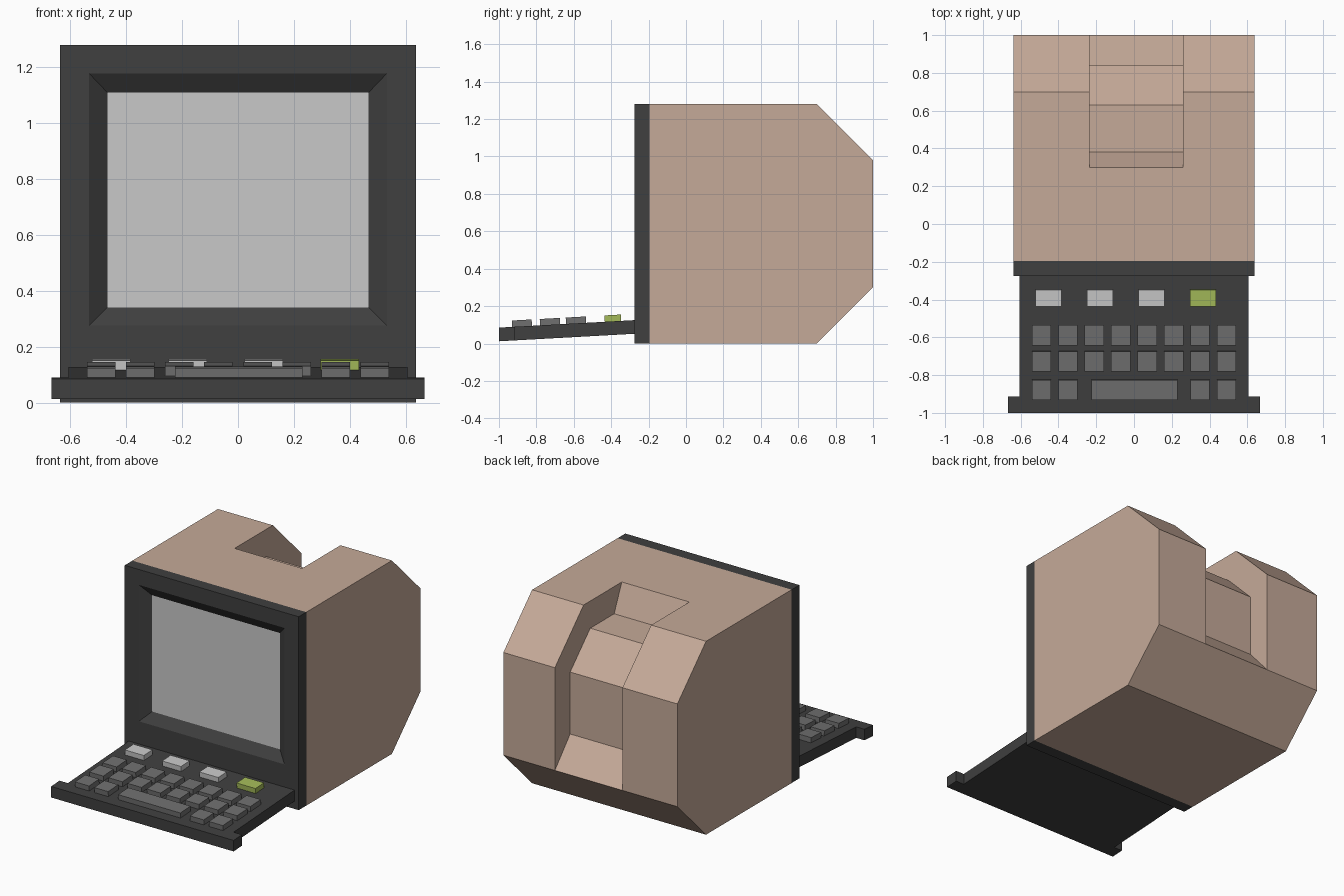
import bpy, bmesh, math

if "Cube" in bpy.data.objects:
    bpy.data.objects.remove(bpy.data.objects["Cube"])


def mat(name, r, g, b):
    m = bpy.data.materials.new(name)
    m.diffuse_color = (r, g, b, 1)
    m.use_nodes = True
    m.node_tree.nodes["Principled BSDF"].inputs["Base Color"].default_value = m.diffuse_color
    return m


TAN = mat("tan_plastic", 0.56, 0.40, 0.315)
DARK = mat("charcoal", 0.05, 0.05, 0.05)
GREY = mat("key_grey", 0.16, 0.16, 0.16)
PALE = mat("pale_grey", 0.58, 0.58, 0.58)
GREEN = mat("green", 0.37, 0.49, 0.10)


def finish(bm, name, *mats):
    bmesh.ops.recalc_face_normals(bm, faces=bm.faces)
    me = bpy.data.meshes.new(name)
    bm.to_mesh(me)
    bm.free()
    for m in mats:
        me.materials.append(m)
    ob = bpy.data.objects.new(name, me)
    bpy.context.collection.objects.link(ob)
    return ob


def prism(name, profile, x0, x1, m):
    """Side profile of (y, z) points extruded across x."""
    bm = bmesh.new()
    f = bm.faces.new([bm.verts.new((x0, y, z)) for y, z in profile])
    ext = bmesh.ops.extrude_face_region(bm, geom=[f])["geom"]
    verts = [v for v in ext if isinstance(v, bmesh.types.BMVert)]
    bmesh.ops.translate(bm, verts=verts, vec=(x1 - x0, 0, 0))
    return finish(bm, name, m)


# Case with chamfered back
case = prism("case", [(-0.195, 0), (0.7, 0), (1, 0.3), (1, 0.98),
                      (0.7, 1.28), (-0.195, 1.28)], -0.637, 0.637, TAN)

# Stepped channel cut into the top and back of the case
cutter = prism("channel_cutter", [(0.3, 1.28), (0.38, 1.1), (0.63, 1.1), (0.84, 0.89),
                                  (0.84, 0.48), (1, 0.3), (1.2, 0.3), (1.2, 1.5),
                                  (0.3, 1.5)], -0.235, 0.26, TAN)
mod = case.modifiers.new("channel", "BOOLEAN")
mod.operation = "DIFFERENCE"
mod.solver = "EXACT"
mod.object = cutter
bpy.context.view_layer.objects.active = case
bpy.ops.object.modifier_apply(modifier="channel")
bpy.data.objects.remove(cutter)

# Screen bezel: rectangular rings (half width, z low, z high, y) joined, screen as last cap
bm = bmesh.new()
rings = []
for w, lo, hi, y in [(0.637, 0, 1.28, -0.195), (0.637, 0, 1.28, -0.275),
                     (0.533, 0.275, 1.178, -0.275), (0.468, 0.34, 1.11, -0.23)]:
    rings.append([bm.verts.new(c) for c in
                  [(-w, y, lo), (w, y, lo), (w, y, hi), (-w, y, hi)]])
for a, b in zip(rings, rings[1:]):
    for i in range(4):
        j = (i + 1) % 4
        bm.faces.new((a[i], a[j], b[j], b[i]))
bm.faces.new(rings[0])
bm.faces.new(rings[-1]).material_index = 1
finish(bm, "screen_bezel", DARK, PALE)

# Tilted keyboard deck and its wider front rail
SLOPE = 0.04 / 0.725


def deck_z(y):
    return 0.085 + (y + 1) * SLOPE


def deck(name, y0, y1, w):
    t = 0.073
    prism(name, [(y0, deck_z(y0) - t), (y1, deck_z(y1) - t),
                 (y1, deck_z(y1)), (y0, deck_z(y0))], -w, w, DARK)


deck("keyboard_deck", -0.913, -0.26, 0.607)
deck("keyboard_front_rail", -1.0, -0.913, 0.668)


# Keys sit along the tilted deck
def key(name, x, y, w, d, m):
    h = 0.044
    bm = bmesh.new()
    bmesh.ops.create_cube(bm, size=1)
    bmesh.ops.scale(bm, verts=bm.verts, vec=(w, d, h))
    ob = finish(bm, name, m)
    ob.location = (x, y, deck_z(y) + 0.034 - h / 2)
    ob.rotation_euler.x = math.atan(SLOPE)


cols = [-0.49 + 0.14 * i for i in range(8)]
for y in (-0.588, -0.727):
    for x in cols:
        key("key", x, y, 0.102, 0.108, GREY)
for i in (0, 1, 6, 7):
    key("key", cols[i], -0.877, 0.102, 0.106, GREY)
key("space_bar", 0.002, -0.877, 0.456, 0.106, GREY)
for i in range(4):
    key("function_key", -0.453 + 0.2725 * i, -0.391, 0.138, 0.088, GREEN if i == 3 else PALE)
